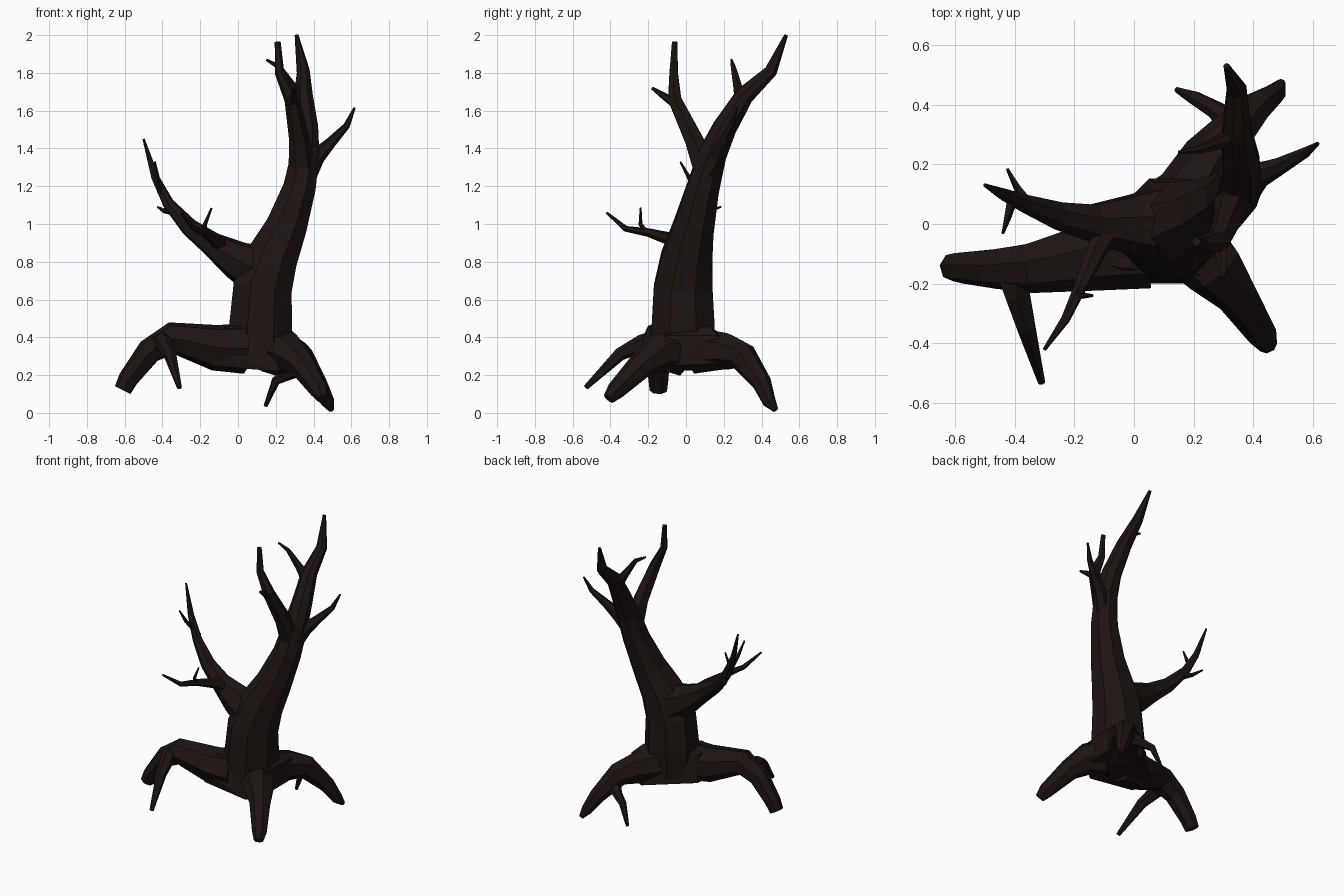
import bpy, bmesh, math
from mathutils import Vector

bark = bpy.data.materials.new("dark_bark")
bark.diffuse_color = (0.012, 0.007, 0.006, 1)


def finish(name, bm):
    bmesh.ops.recalc_face_normals(bm, faces=bm.faces)
    me = bpy.data.meshes.new(name)
    bm.to_mesh(me)
    bm.free()
    me.materials.append(bark)
    ob = bpy.data.objects.new(name, me)
    bpy.context.collection.objects.link(ob)
    return ob


def limb(name, pts, sides=6):
    """Tapered faceted tube through (x, y, z, radius) points."""
    bm = bmesh.new()
    P = [Vector(p[:3]) for p in pts]
    n = len(P)
    rings, u = [], None
    for i in range(n):
        a = (P[i] - P[i - 1]).normalized() if i else Vector()
        b = (P[i + 1] - P[i]).normalized() if i < n - 1 else Vector()
        t = (a + b).normalized()
        if u is None:
            u = Vector((0, 1, 0)) if abs(t.y) < 0.8 else Vector((1, 0, 0))
        u = (u - t * u.dot(t)).normalized()
        v = t.cross(u)
        ring = []
        for k in range(sides):
            ang = 2 * math.pi * (k + 0.5) / sides
            ring.append(bm.verts.new(
                P[i] + (u * math.cos(ang) + v * math.sin(ang)) * pts[i][3] * 1.05))
        rings.append(ring)
    for r, s in zip(rings, rings[1:]):
        for k in range(sides):
            j = (k + 1) % sides
            bm.faces.new((r[k], r[j], s[j], s[k]))
    bm.faces.new(rings[0])
    bm.faces.new(rings[-1])
    return finish(name, bm)


# Webbed base where the three roots meet the trunk
bm = bmesh.new()
for co in [(-.14, -.18, .25), (-.11, .03, .25), (.2, -.2, .22), (.3, -.14, .25),
           (.19, .23, .23), (.31, .2, .26), (-.12, -.13, .44), (-.1, 0, .44),
           (.23, -.17, .41), (.3, -.12, .41), (.31, .17, .41), (.19, .2, .41),
           (-.03, -.15, .46), (.26, .12, .46), (-.12, -.2, .33)]:
    bm.verts.new(co)
bmesh.ops.convex_hull(bm, input=bm.verts)
finish("root_base", bm)

# Trunk running up into the tall rear branch
limb("trunk", [(.12, -.02, .28, .17), (.12, -.015, .46, .172), (.13, -.015, .66, .16),
               (.18, .005, .82, .14), (.255, .04, .98, .112), (.325, .09, 1.19, .088),
               (.355, .14, 1.37, .076), (.36, .205, 1.51, .064), (.345, .31, 1.68, .05),
               (.345, .45, 1.81, .034), (.31, .53, 2.0, .01)], 8)
limb("rear_branch_twig", [(.34, .29, 1.64, .04), (.29, .275, 1.72, .025),
                          (.22, .25, 1.83, .014), (.15, .24, 1.87, .006)])

# Upper front branch and its twig
limb("upper_front_branch", [(.34, .11, 1.27, .07), (.325, .04, 1.45, .052),
                            (.285, -.06, 1.66, .038), (.22, -.065, 1.8, .024),
                            (.21, -.06, 1.965, .015)])
limb("upper_front_twig", [(.29, -.05, 1.63, .025), (.295, -.12, 1.68, .018),
                          (.3, -.18, 1.72, .008)], 5)

# Upper right branch
limb("upper_right_branch", [(.35, .11, 1.27, .07), (.42, .165, 1.36, .042),
                            (.49, .195, 1.43, .028), (.575, .24, 1.52, .017),
                            (.617, .27, 1.615, .006)])

# Left branch with its twigs
limb("left_branch", [(.1, 0, .76, .13), (-.01, 0, .81, .1), (-.14, .005, .895, .063),
                     (-.26, .03, .985, .046), (-.37, .07, 1.11, .03),
                     (-.44, .1, 1.25, .02), (-.5, .13, 1.45, .006)], 7)
limb("left_twig_back", [(-.35, .06, 1.07, .022), (-.39, .12, 1.07, .013),
                        (-.425, .185, 1.09, .005)], 5)
limb("left_twig_front", [(-.41, .08, 1.17, .018), (-.425, .02, 1.24, .012),
                         (-.44, -.03, 1.33, .005)], 5)
limb("left_front_branch", [(-.08, .0, .87, .05), (-.12, -.08, .92, .034),
                           (-.175, -.2, .955, .022), (-.23, -.32, .975, .015),
                           (-.3, -.42, 1.06, .006)])
limb("left_front_twig", [(-.18, -.21, .955, .016), (-.175, -.24, 1.0, .011),
                         (-.14, -.24, 1.085, .005)], 5)

# Left root and its front fork
limb("left_root", [(.04, -.08, .34, .13), (-.12, -.1, .345, .118), (-.35, -.145, .395, .083),
                   (-.47, -.148, .325, .066), (-.58, -.145, .18, .052),
                   (-.61, -.145, .12, .045)], 7)
limb("left_root_fork", [(-.4, -.15, .37, .07), (-.39, -.24, .365, .045),
                        (-.36, -.35, .31, .033), (-.31, -.53, .135, .013)])

# Front right root
limb("front_right_root", [(.18, -.05, .32, .12), (.27, -.15, .32, .1), (.345, -.24, .25, .068),
                          (.43, -.37, .12, .048), (.45, -.41, .075, .03)], 7)

# Back right root and its side fork
limb("back_right_root", [(.17, .06, .33, .12), (.26, .22, .325, .095), (.325, .3, .3, .075),
                         (.42, .4, .16, .05), (.475, .44, .06, .035),
                         (.495, .475, .015, .014)], 7)
limb("back_right_root_fork", [(.33, .34, .24, .045), (.27, .385, .205, .03),
                              (.2, .425, .17, .023), (.145, .45, .035, .01)])
